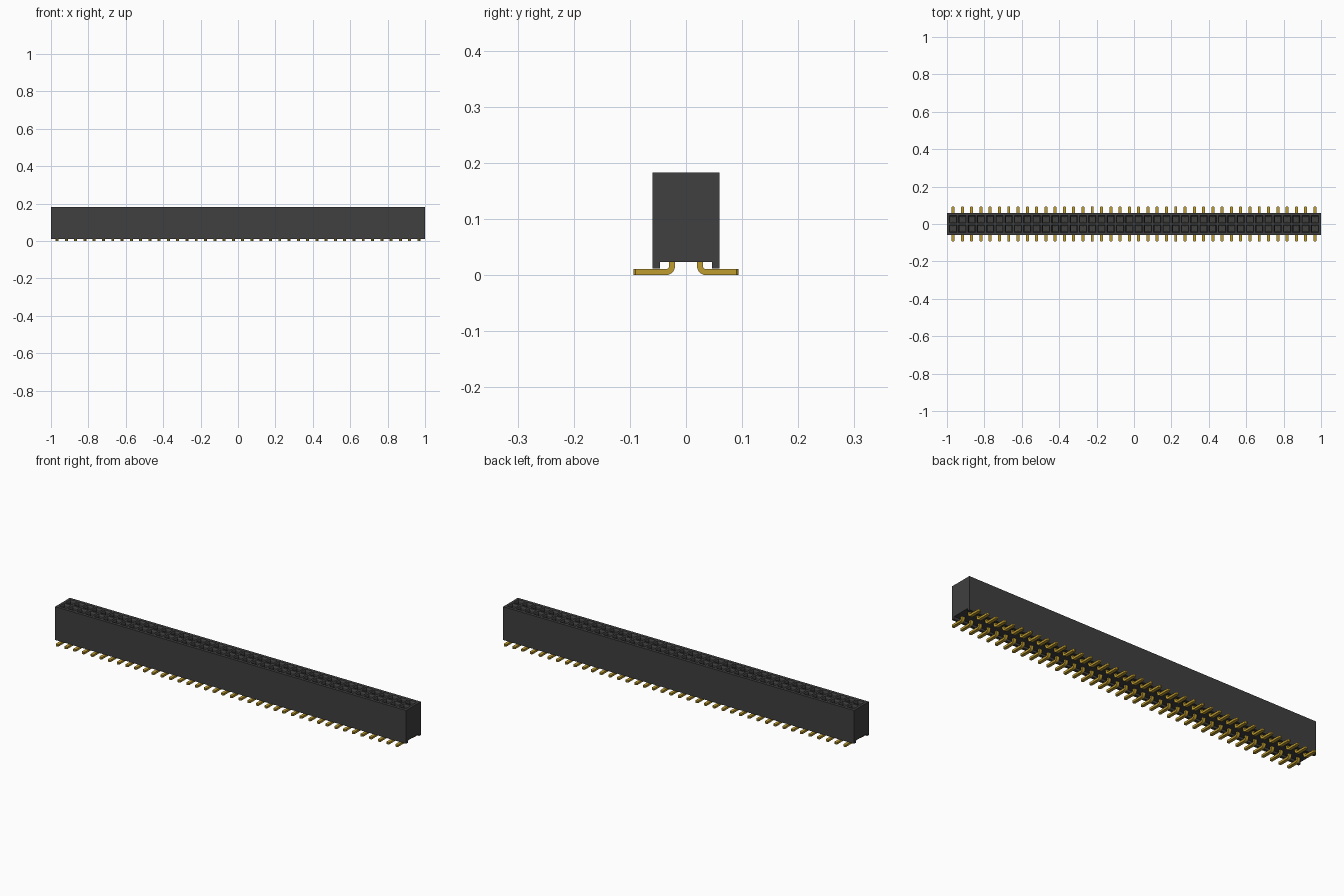
import bpy, bmesh, math
from mathutils import Vector

if "Cube" in bpy.data.objects:
    bpy.data.objects.remove(bpy.data.objects["Cube"], do_unlink=True)

COUNT = 40
PITCH = 0.0496
ROW = PITCH / 2
FIRST = -PITCH * (COUNT - 1) / 2


def material(name, color):
    m = bpy.data.materials.new(name)
    m.use_nodes = True
    m.diffuse_color = color
    m.node_tree.nodes["Principled BSDF"].inputs["Base Color"].default_value = color
    return m


black = material("black plastic", (0.05, 0.05, 0.05, 1))
gold = material("gold plating", (0.53, 0.34, 0.03, 1))


def extrude_profile(points, x0, x1):
    """Closed y-z profile swept along x."""
    bm = bmesh.new()
    face = bm.faces.new([bm.verts.new((x0, y, z)) for y, z in points])
    moved = bmesh.ops.extrude_face_region(bm, geom=[face])["geom"]
    verts = [v for v in moved if isinstance(v, bmesh.types.BMVert)]
    bmesh.ops.translate(bm, verts=verts, vec=(x1 - x0, 0, 0))
    bmesh.ops.recalc_face_normals(bm, faces=bm.faces)
    return bm


def finish(bm, name, mat):
    mesh = bpy.data.meshes.new(name)
    bm.to_mesh(mesh)
    bm.free()
    mesh.materials.append(mat)
    ob = bpy.data.objects.new(name, mesh)
    bpy.context.collection.objects.link(ob)
    return ob


def repeat(ob):
    """One part per position, mirrored to both rows."""
    arr = ob.modifiers.new("row", "ARRAY")
    arr.count = COUNT
    arr.use_relative_offset = False
    arr.use_constant_offset = True
    arr.constant_offset_displace = (PITCH, 0, 0)
    mir = ob.modifiers.new("both rows", "MIRROR")
    mir.use_axis = (False, True, False)


# Housing with a channel underneath
W, TOP, FOOT, CEIL, INNER = 0.06, 0.183, 0.0115, 0.023, 0.046
half = [(PITCH, TOP), (W, TOP), (W, FOOT), (INNER, FOOT), (INNER, CEIL)]
profile = [(0, TOP)] + half + [(-y, z) for y, z in reversed(half)]
bm = extrude_profile(profile, -1, 1)

# Square cells along the top, each sunk into a funnel and a socket
for i in range(COUNT + 1):
    bmesh.ops.bisect_plane(bm, geom=bm.verts[:] + bm.edges[:] + bm.faces[:],
                           plane_co=(FIRST + (i - 0.5) * PITCH, 0, 0), plane_no=(1, 0, 0))
bm.normal_update()
cells = []
for f in bm.faces:
    c = f.calc_center_median()
    if f.normal.z > 0.9 and c.z > TOP - 0.001 and abs(c.y) < PITCH and abs(c.x) < PITCH * COUNT / 2:
        cells.append(f)
for thickness, depth in ((0.007, 0), (0.006, -0.008), (0.0002, -0.09)):
    bmesh.ops.inset_individual(bm, faces=cells, thickness=thickness, depth=depth)
finish(bm, "housing", black)

# Bent surface-mount tails
T, R, END, HW = 0.0105, 0.016, 0.094, 0.0078
left = ROW - T / 2
cy, cz = left + R, R
arc = [math.pi + math.pi / 2 * k / 6 for k in range(7)]
outer = [(cy + R * math.cos(a), cz + R * math.sin(a)) for a in arc]
inner = [(cy + (R - T) * math.cos(a), cz + (R - T) * math.sin(a)) for a in reversed(arc)]
path = [(left, CEIL + 0.004)] + outer + [(END, 0), (END, T)] + inner + [(left + T, CEIL + 0.004)]
bm = extrude_profile(path, FIRST - HW, FIRST + HW)
tips = [e for e in bm.edges
        if all(v.co.y > END - 0.0001 for v in e.verts)
        and abs(e.verts[0].co.x - e.verts[1].co.x) < 0.0001]
bmesh.ops.bevel(bm, geom=tips, offset=0.004, segments=1, affect="EDGES")
repeat(finish(bm, "solder_tails", gold))

# Spring leaves against the walls of each socket
bm = bmesh.new()
for side in (-1, 1):
    cube = bmesh.ops.create_cube(bm, size=1)["verts"]
    bmesh.ops.scale(bm, verts=cube, vec=(0.01, 0.002, 0.05))
    bmesh.ops.translate(bm, verts=cube, vec=Vector((FIRST, ROW + side * 0.0105, 0.112)))
repeat(finish(bm, "contact_leaves", gold))
